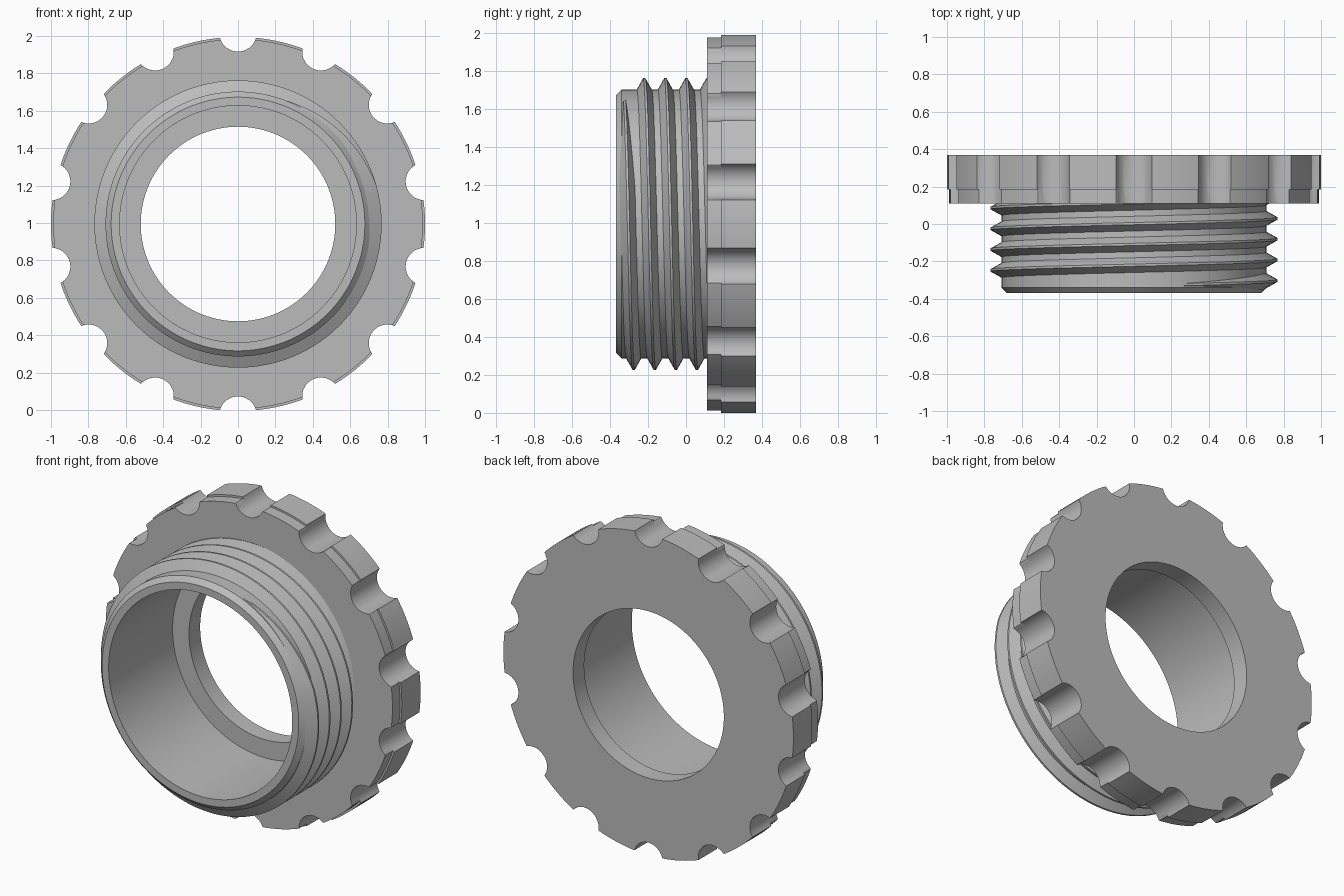
import bpy, bmesh, math

if "Cube" in bpy.data.objects:
    bpy.data.objects.remove(bpy.data.objects["Cube"])

CZ = 0.995                      # height of the ring axis
TAU = 2 * math.pi
NOTCHES = 14

metal = bpy.data.materials.new("plain grey")
metal.diffuse_color = (0.5, 0.5, 0.5, 1)
metal.use_nodes = True
metal.node_tree.nodes["Principled BSDF"].inputs["Base Color"].default_value = metal.diffuse_color


def point(r, a, y):
    """Polar point around the y axis, angle clockwise from the top."""
    return (r * math.sin(a), y, CZ + r * math.cos(a))


def loft(name, sections, loop_sections):
    """Skin closed cross-sections, joining last to first or capping the ends."""
    bm = bmesh.new()
    rows = [[bm.verts.new(p) for p in s] for s in sections]
    n = len(rows[0])
    pairs = list(zip(rows, rows[1:]))
    if loop_sections:
        pairs.append((rows[-1], rows[0]))
    for a, b in pairs:
        for i in range(n):
            j = (i + 1) % n
            bm.faces.new((a[i], a[j], b[j], b[i]))
    if not loop_sections:
        bm.faces.new(rows[0])
        bm.faces.new(rows[-1])
    bmesh.ops.recalc_face_normals(bm, faces=bm.faces)
    mesh = bpy.data.meshes.new(name)
    bm.to_mesh(mesh)
    bm.free()
    mesh.materials.append(metal)
    ob = bpy.data.objects.new(name, mesh)
    bpy.context.collection.objects.link(ob)
    bpy.ops.object.select_all(action='DESELECT')
    ob.select_set(True)
    bpy.context.view_layer.objects.active = ob
    bpy.ops.object.shade_smooth_by_angle(angle=math.radians(25))
    return ob


# Scalloped rim outline: (angle, radius) pairs, one notch and one tooth at a time
NR, NC = 0.1, 1.022             # notch radius and distance of its centre
cut = math.acos((NC * NC + NR * NR - 1) / (2 * NC * NR))
half = math.atan2(NR * math.sin(cut), NC - NR * math.cos(cut))
rim = []
for k in range(NOTCHES):
    mid = k * TAU / NOTCHES
    for i in range(17):
        t = cut * (i / 8 - 1)
        x, y = NR * math.sin(t), NC - NR * math.cos(t)
        rim.append((mid + math.atan2(x, y), math.hypot(x, y)))
    gap = TAU / NOTCHES - 2 * half
    rim += [(mid + half + gap * i / 8, 1.0) for i in range(1, 8)]

# Ring body: hole, notched flange with a shallow step, threaded collar, bore, ledge
# (None as radius limit source: plain circle; otherwise the rim clipped to a radius)
profile = [
    (0.52, 0.37, False), (1.0, 0.37, True), (1.0, 0.185, True),
    (0.988, 0.185, True), (0.988, 0.11, True), (0.708, 0.11, False),
    (0.708, -0.34, False), (0.678, -0.37, False), (0.633, -0.37, False),
    (0.633, 0.26, False), (0.52, 0.26, False),
]
loft("ring_body", [[point(min(r, rr) if notched else r, a, y) for a, rr in rim]
                   for r, y, notched in profile], True)

# Screw thread: a ridge that fades in near the front and runs into the flange
PITCH, STEPS = 0.111, 96
start = math.radians(22)
sections = []
for i in range(int(4.43 * STEPS) + 1):
    a = start + i * TAU / STEPS
    y = -0.331 + PITCH * a / TAU
    grow = min(1, 0.05 + (a - start) / math.radians(55))
    tip = 0.706 + 0.062 * grow
    base = 0.007 + 0.037 * grow
    sections.append([point(0.70, a, y - base), point(tip, a, y - 0.006),
                     point(tip, a, y + 0.006), point(0.70, a, y + base)])
loft("screw_thread", sections, False)
